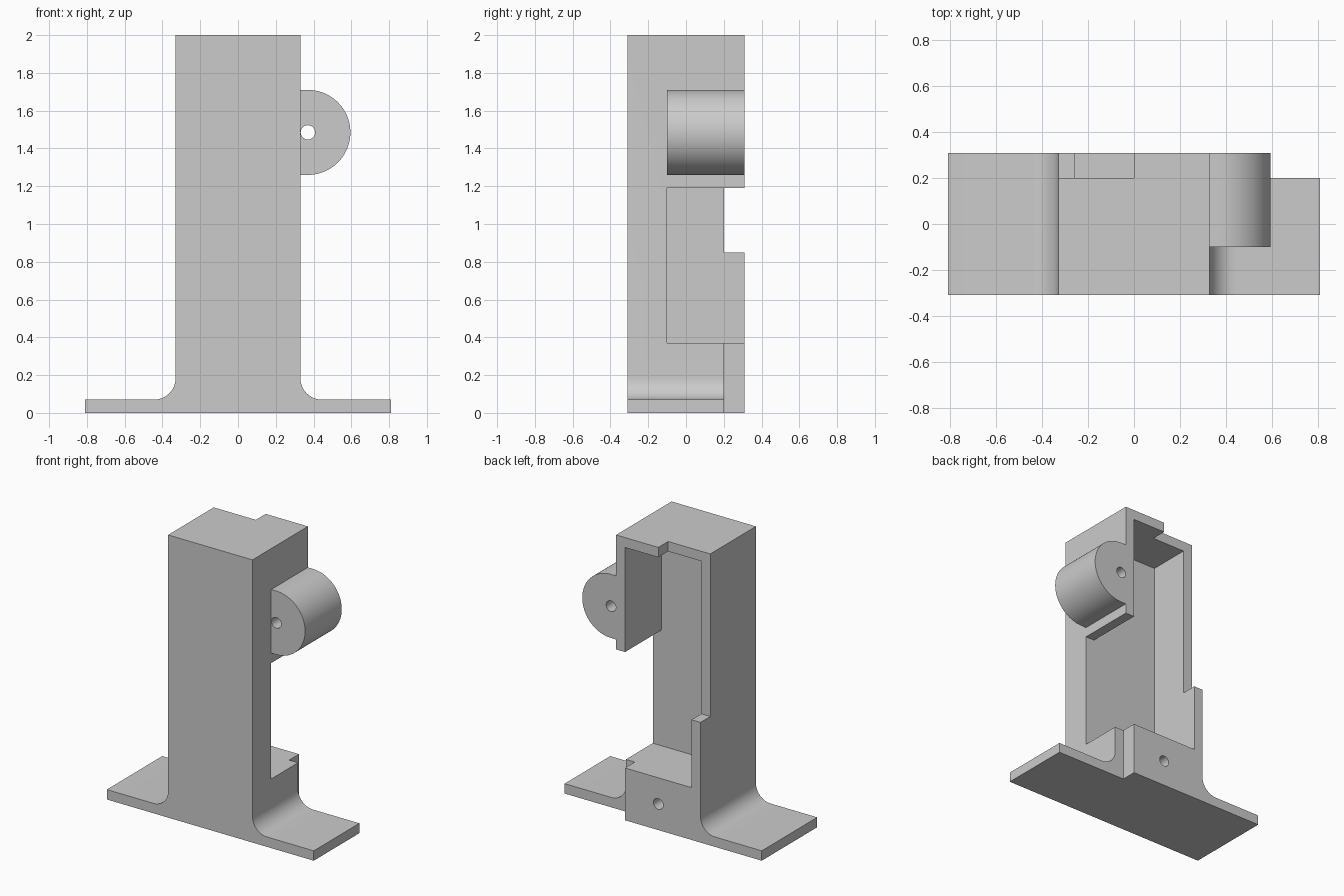
import bpy
import bmesh
from math import cos, sin, pi, radians

default = bpy.data.objects.get("Cube")
if default:
    bpy.data.objects.remove(default, do_unlink=True)

grey = bpy.data.materials.new("plain grey")
grey.use_nodes = True
colour = (0.6, 0.6, 0.6, 1)
grey.diffuse_color = colour
grey.node_tree.nodes["Principled BSDF"].inputs["Base Color"].default_value = colour

HALF, DEPTH, WALL = 0.33, 0.31, 0.07   # column half width, half depth, wall thickness
INNER = HALF - WALL                    # cavity half width
FLOOR, FRONT, STEP = 0.37, -0.1, 0.2   # cavity floor, cavity front wall, rear step
FAR = 3                                # cutters run past the body


def arc(cx, cz, r, start, end, n):
    return [(cx + r * cos(radians(start + (end - start) * i / n)),
             cz + r * sin(radians(start + (end - start) * i / n))) for i in range(n + 1)]


def extrude(name, outline, y0, y1):
    """Solid made by sweeping an x-z outline from y0 to y1."""
    bm = bmesh.new()
    face = bm.faces.new([bm.verts.new((x, y0, z)) for x, z in outline])
    swept = bmesh.ops.extrude_face_region(bm, geom=[face])["geom"]
    bmesh.ops.translate(bm, vec=(0, y1 - y0, 0),
                        verts=[v for v in swept if isinstance(v, bmesh.types.BMVert)])
    bmesh.ops.recalc_face_normals(bm, faces=bm.faces)
    mesh = bpy.data.meshes.new(name)
    bm.to_mesh(mesh)
    bm.free()
    mesh.materials.append(grey)
    obj = bpy.data.objects.new(name, mesh)
    bpy.context.collection.objects.link(obj)
    return obj


def box(name, x0, x1, y0, y1, z0, z1):
    return extrude(name, [(x0, z0), (x1, z0), (x1, z1), (x0, z1)], y0, y1)


def rod(name, x, z, r, y0, y1):
    return extrude(name, arc(x, z, r, 0, 360, 32)[:-1], y0, y1)


def activate(obj):
    bpy.ops.object.select_all(action='DESELECT')
    obj.select_set(True)
    bpy.context.view_layer.objects.active = obj


def cut(body, cutter):
    activate(body)
    mod = body.modifiers.new("cut", 'BOOLEAN')
    mod.operation, mod.solver, mod.object = 'DIFFERENCE', 'EXACT', cutter
    bpy.ops.object.modifier_apply(modifier=mod.name)
    bpy.data.objects.remove(cutter, do_unlink=True)


# Column and foot in one outline, with filleted corners
fillet = 0.115
right = [(0.81, 0), (0.81, WALL)]
right += arc(HALF + fillet, WALL + fillet, fillet, 270, 180, 12) + [(HALF, 2)]
left = [(-x, z) for x, z in reversed(right)]
column = extrude("column_with_foot", right + left, -DEPTH, DEPTH)

# Rear cavity, side window, shortened rear edges and screw hole
cut(column, box("cavity", -INNER, INNER, FRONT, FAR, FLOOR, 2 - WALL))
cut(column, box("side_window", 0, FAR, FRONT, FAR, FLOOR, 1.19))
cut(column, box("foot_notch", INNER, FAR, STEP, FAR, -1, FLOOR + 0.1))
cut(column, box("upper_notch", -FAR, 0, STEP, FAR, 0.85, FAR))
cut(column, rod("screw_hole", 0, 0.185, 0.038, FRONT, FAR))

# Rounded side lug with a pin hole
lug_x, lug_z, lug_r = 0.37, 1.485, 0.225
outline = [(HALF, lug_z - lug_r)] + arc(lug_x, lug_z, lug_r, -90, 90, 40) + [(HALF, lug_z + lug_r)]
lug = extrude("side_lug", outline, FRONT, DEPTH)
cut(lug, rod("pin_hole", lug_x, lug_z, 0.038, -FAR, FAR))

for part in (column, lug):
    activate(part)
    bpy.ops.object.shade_smooth_by_angle(angle=radians(30))
